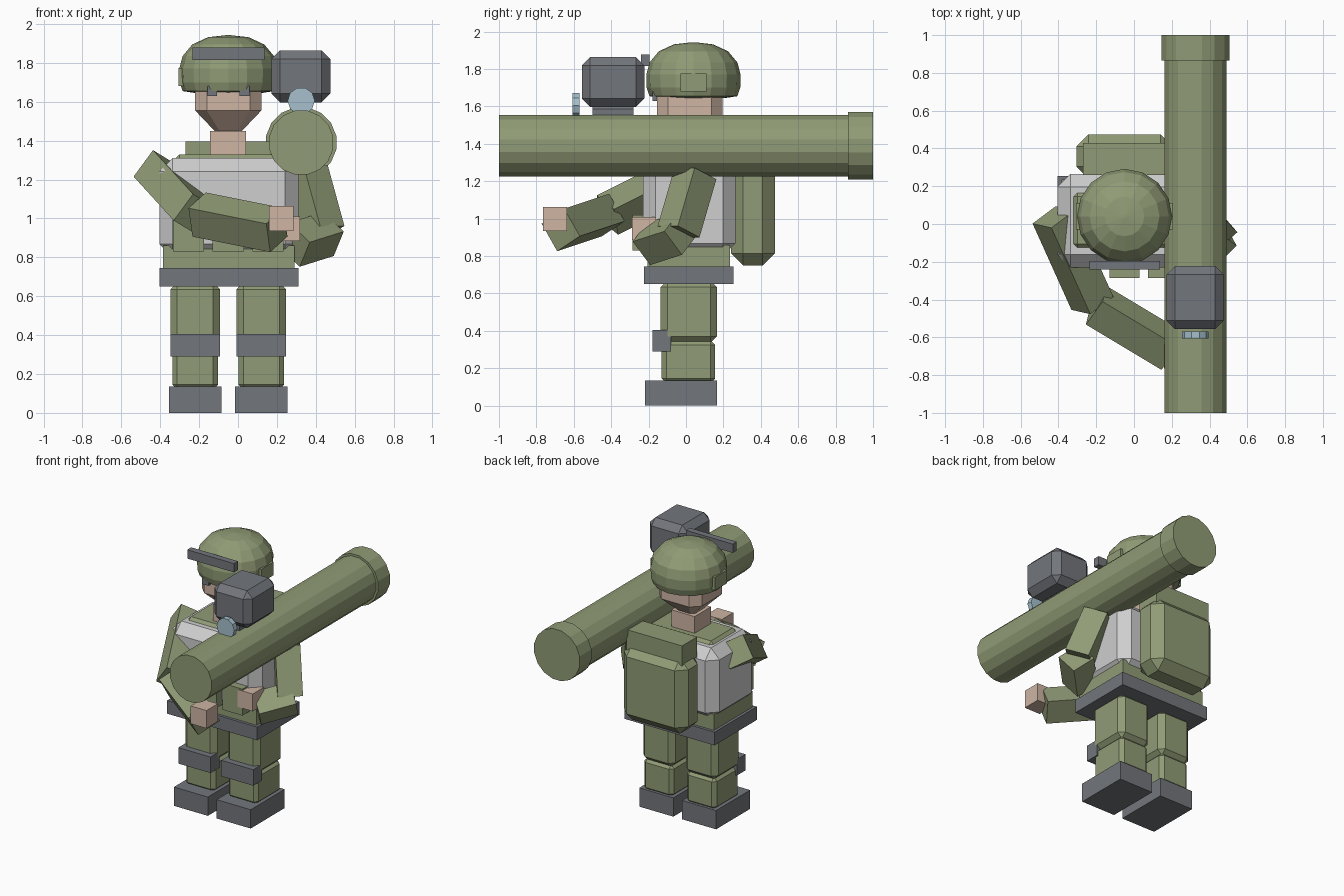
import bpy, bmesh, math
from mathutils import Vector, Matrix

if "Cube" in bpy.data.objects:
    bpy.data.objects.remove(bpy.data.objects["Cube"])

def material(name, rgb):
    m = bpy.data.materials.new(name)
    m.use_nodes = True
    m.diffuse_color = (*rgb, 1)
    m.node_tree.nodes["Principled BSDF"].inputs["Base Color"].default_value = (*rgb, 1)
    return m

GREEN = material("olive_green", (0.28, 0.33, 0.18))
GREY = material("slate_grey", (0.17, 0.18, 0.20))
WHITE = material("vest_white", (0.62, 0.62, 0.62))
SKIN = material("skin", (0.62, 0.46, 0.37))
LENS = material("lens_blue", (0.38, 0.53, 0.61))
CX = -0.05  # middle of the soldier's body

def finish(bm, name, mat):
    bmesh.ops.recalc_face_normals(bm, faces=bm.faces)
    me = bpy.data.meshes.new(name)
    bm.to_mesh(me)
    bm.free()
    me.materials.append(mat)
    ob = bpy.data.objects.new(name, me)
    bpy.context.collection.objects.link(ob)
    return ob

def box(name, mat, x, y, z, bevel=0, matrix=None):
    """Box from three (min, max) ranges, with an optional chamfer."""
    bm = bmesh.new()
    bmesh.ops.create_cube(bm, size=1)
    for v in bm.verts:
        v.co = Vector([(r[0] + r[1]) / 2 + c * (r[1] - r[0]) for r, c in zip((x, y, z), v.co)])
    if bevel:
        bmesh.ops.bevel(bm, geom=bm.edges[:], offset=bevel, segments=1, affect='EDGES')
    if matrix:
        bm.transform(matrix)
    return finish(bm, name, mat)

def limb(name, a, b, up, w=0.17):
    """Square bar from a to b, rolled so that one side faces up."""
    a, b, up = Vector(a), Vector(b), Vector(up)
    d = (b - a).normalized()
    e1 = (up - d * up.dot(d)).normalized()
    e2 = d.cross(e1)
    m = Matrix((e1, e2, d)).transposed().to_4x4()
    m.translation = a
    h = (-w / 2, w / 2)
    return box(name, GREEN, h, h, (0, (b - a).length), 0, m)

def rod(name, mat, x, z, r, y0, y1, sides):
    bm = bmesh.new()
    bmesh.ops.create_cone(bm, cap_ends=True, segments=sides, radius1=r, radius2=r, depth=y1 - y0)
    bm.transform(Matrix.Translation((x, (y0 + y1) / 2, z)) @ Matrix.Rotation(math.pi / 2, 4, 'X')
                 @ Matrix.Rotation(math.pi / sides, 4, 'Z'))
    return finish(bm, name, mat)

def loft(name, mat, rings):
    """Skin a stack of equally long rings of points and cap both ends."""
    bm = bmesh.new()
    loops = [[bm.verts.new(p) for p in ring] for ring in rings]
    n = len(loops[0])
    for lo, hi in zip(loops, loops[1:]):
        for i in range(n):
            bm.faces.new((lo[i], lo[(i + 1) % n], hi[(i + 1) % n], hi[i]))
    bm.faces.new(loops[0])
    bm.faces.new(loops[-1])
    return finish(bm, name, mat)

# Legs, boots and knee pads
for side, cx in (("right", -0.22), ("left", 0.12)):
    def span(w):
        return (cx - w / 2, cx + w / 2)
    box(side + "_boot", GREY, span(0.27), (-0.22, 0.165), (0, 0.135))
    box(side + "_shin", GREEN, span(0.235), (-0.13, 0.155), (0.12, 0.35), 0.025)
    box(side + "_thigh", GREEN, span(0.255), (-0.135, 0.165), (0.335, 0.67), 0.035)
    box(side + "_knee_pad", GREY, span(0.255), (-0.18, -0.08), (0.29, 0.405))

# Torso
box("belt", GREY, (-0.405, 0.31), (-0.225, 0.255), (0.65, 0.745))
box("hips", GREEN, (-0.385, 0.29), (-0.205, 0.235), (0.74, 0.86))
box("vest", WHITE, (-0.405, 0.31), (-0.23, 0.265), (0.80, 1.31), 0.068)
box("shoulders", GREEN, (-0.325, 0.225), (-0.13, 0.17), (1.20, 1.33), 0.025)
for i in range(3):
    px = CX + (i - 1) * 0.205
    box("pouch_%d" % (i + 1), GREEN, (px - 0.08, px + 0.08), (-0.285, -0.2), (0.83, 1.02))

# Backpack with bedroll block
box("backpack", GREEN, (-0.305, 0.205), (0.24, 0.475), (0.75, 1.29), 0.065)
box("backpack_roll", GREEN, (-0.27, 0.17), (0.26, 0.43), (1.25, 1.395))

# Right arm reaching across the body
box("right_hand", SKIN, (0.16, 0.285), (-0.765, -0.635), (0.935, 1.063))
limb("right_upper_arm", (-0.426, 0.037, 1.246), (-0.22, -0.42, 1.02), (0.57, -0.1, 0.81))
limb("right_forearm", (-0.2, -0.43, 1.02), (0.2, -0.67, 0.94), (-0.1, -0.5, 0.86))

# Left arm under the tube
box("left_hand", SKIN, (0.2, 0.32), (-0.29, -0.16), (0.885, 1.01))
limb("left_upper_arm", (0.35, 0.05, 1.24), (0.435, -0.04, 0.93), (0.75, 0.65, 0.0), 0.165)
limb("left_forearm", (0.465, -0.03, 0.92), (0.29, -0.2, 0.865), (0.3, -0.5, 0.7), 0.165)

# Neck and head: chamfered square rings narrowing to the jaw
def head_ring(w, d, z, y=0.02):
    c = min(w, d) * 0.35
    quarter = [(w, d - c), (w - c, d)]
    pts = quarter + [(-a, b) for a, b in reversed(quarter)]
    pts += [(-a, -b) for a, b in pts]
    return [(CX + a, y + b, z) for a, b in pts]

box("neck", SKIN, (-0.145, 0.04), (-0.075, 0.11), (1.28, 1.45))
loft("head", SKIN, [head_ring(0.07, 0.07, 1.45), head_ring(0.17, 0.175, 1.555),
                    head_ring(0.17, 0.175, 1.78)])

# Helmet dome
profile = [(0.17, 1.645), (0.235, 1.655), (0.25, 1.70), (0.252, 1.77), (0.235, 1.835),
           (0.185, 1.895), (0.105, 1.932), (0.01, 1.943)]
loft("helmet", GREEN, [[(CX + r * math.cos(math.tau * i / 16), 0.04 + r * math.sin(math.tau * i / 16), z)
                        for i in range(16)] for r, z in profile])
for s, side in ((-1, "right"), (1, "left")):
    ear = sorted((CX + s * 0.2, CX + s * 0.256))
    box(side + "_ear_cover", GREEN, ear, (-0.03, 0.11), (1.68, 1.775))
    eye = sorted((CX + s * 0.058, CX + s * 0.108))
    box(side + "_strap_clip", GREY, eye, (-0.18, -0.14), (1.63, 1.68))
box("goggles", GREY, (-0.235, 0.137), (-0.24, -0.195), (1.815, 1.878))

# Shoulder tube, rear collar and sight
rod("launch_tube", GREEN, 0.325, 1.39, 0.168, -1, 0.95, 16)
rod("tube_rear_collar", GREEN, 0.325, 1.39, 0.184, 0.865, 1, 16)
box("sight_box", GREY, (0.172, 0.475), (-0.557, -0.223), (1.597, 1.865), 0.045)
rod("sight_lens", LENS, 0.325, 1.605, 0.07, -0.607, -0.57, 10)
rod("sight_mount", GREY, 0.325, 1.57, 0.04, -0.5, -0.28, 8)
